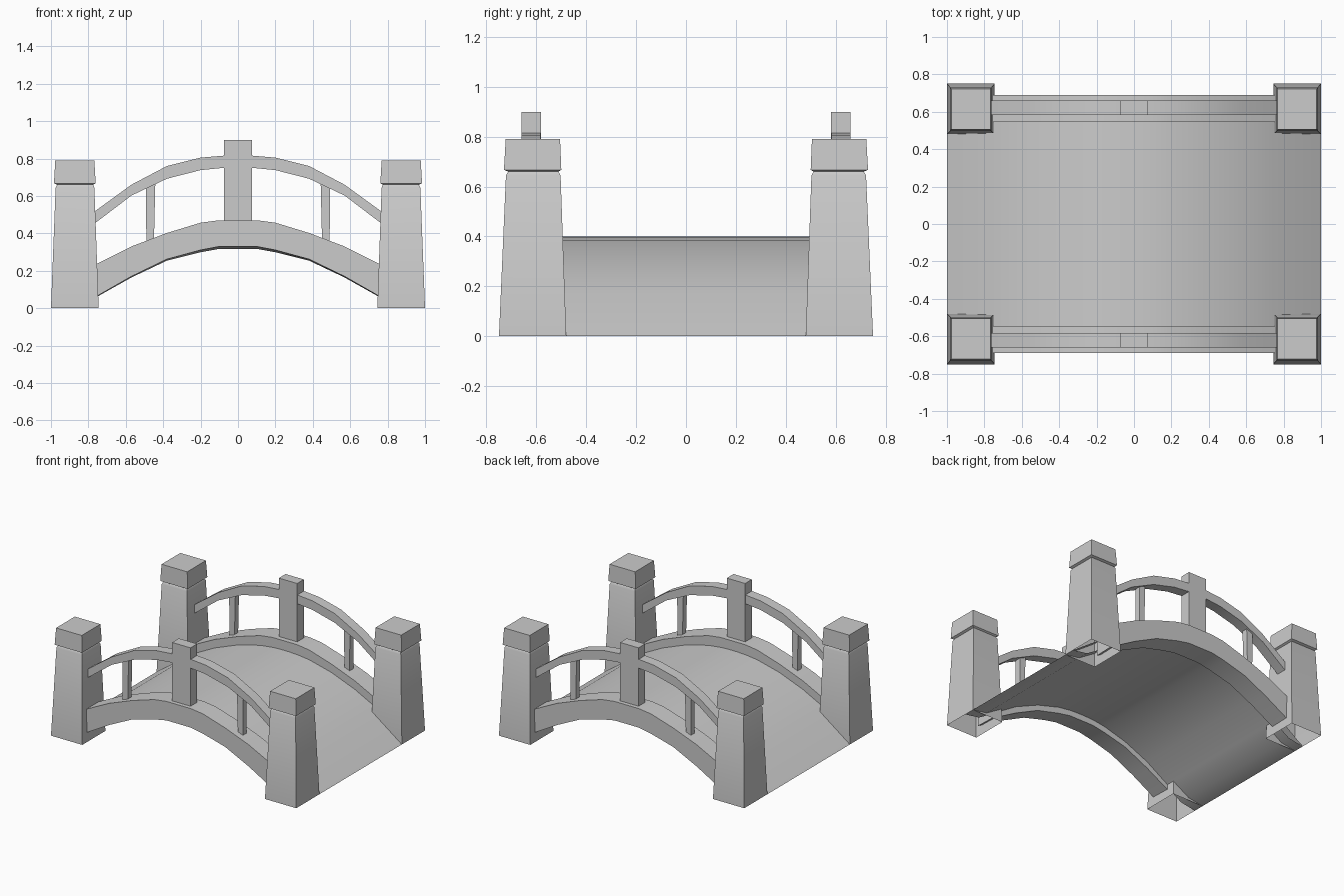
import bpy, bmesh

if "Cube" in bpy.data.objects:
    bpy.data.objects.remove(bpy.data.objects["Cube"])


def finish(name, bm, mirror_x=False, mirror_y=True, smooth=None):
    bmesh.ops.recalc_face_normals(bm, faces=bm.faces)
    me = bpy.data.meshes.new(name)
    bm.to_mesh(me)
    bm.free()
    ob = bpy.data.objects.new(name, me)
    bpy.context.collection.objects.link(ob)
    if smooth:
        bpy.ops.object.select_all(action='DESELECT')
        ob.select_set(True)
        bpy.context.view_layer.objects.active = ob
        bpy.ops.object.shade_smooth_by_angle(angle=smooth)
    if mirror_x or mirror_y:
        m = ob.modifiers.new("Mirror", 'MIRROR')
        m.use_axis = (mirror_x, mirror_y, False)
        m.use_mirror_merge = False
    return ob


def loft(bm, sections, cap_start=True, cap_end=True):
    # bridge a series of four-cornered sections
    rings = [[bm.verts.new(p) for p in s] for s in sections]
    for a, b in zip(rings, rings[1:]):
        for i in range(4):
            j = (i + 1) % 4
            bm.faces.new((a[i], a[j], b[j], b[i]))
    if cap_start:
        bm.faces.new(rings[0][::-1])
    if cap_end:
        bm.faces.new(rings[-1])


def block(bm, rings, **kw):
    # rings: (z, x0, x1, y0, y1)
    loft(bm, [[(x0, y0, z), (x1, y0, z), (x1, y1, z), (x0, y1, z)]
              for z, x0, x1, y0, y1 in rings], **kw)


def both_ways(half):
    # mirror a half arch profile about x = 0
    return [(-p[0], *p[1:]) for p in reversed(half)] + list(half)


def arch_bar(name, half, y_out, y_in):
    # half: (x, outer bottom, top, inner bottom)
    bm = bmesh.new()
    loft(bm, [[(x, y_out, bot), (x, y_out, top), (x, y_in, top), (x, y_in, inner)]
              for x, bot, top, inner in both_ways(half)])
    return finish(name, bm, smooth=0.6)


# Corner posts: tapered shaft, open underneath
bm = bmesh.new()
block(bm, [(0, 0.745, 1.0, -0.75, -0.48),
           (0.645, 0.768, 0.975, -0.722, -0.503),
           (0.66, 0.775, 0.967, -0.713, -0.512)], cap_start=False)
finish("corner_posts", bm, mirror_x=True, smooth=0.7)

# Post caps
bm = bmesh.new()
block(bm, [(0.66, 0.775, 0.967, -0.713, -0.512),
           (0.667, 0.761, 0.984, -0.73, -0.5),
           (0.79, 0.768, 0.977, -0.723, -0.505)])
finish("post_caps", bm, mirror_x=True)

# Walking deck: thin arched slab, its underside flattening out at the ends
top = [(0.03, 0.4), (0.1, 0.397), (0.2, 0.385), (0.38, 0.34), (0.57, 0.267), (0.75, 0.175), (1.0, 0.0)]
under = [(0.03, 0.362), (0.1, 0.359), (0.2, 0.345), (0.38, 0.295), (0.57, 0.212), (0.75, 0.1),
         (0.88, 0.02), (1.0, 0.0)]
bm = bmesh.new()
for half in (top, under):
    rows = [[bm.verts.new((x, y, z)) for y in (-0.56, 0.56)] for x, z in both_ways(half)]
    for a, b in zip(rows, rows[1:]):
        bm.faces.new((a[0], b[0], b[1], a[1]) if half is top else (a[1], b[1], b[0], a[0]))
finish("deck", bm, mirror_y=False, smooth=0.6)

# Side beams under the railings
arch_bar("side_beams", [(0.1, 0.33, 0.47, 0.317), (0.2, 0.311, 0.457, 0.299),
                        (0.38, 0.262, 0.402, 0.254), (0.57, 0.17, 0.33, 0.164),
                        (0.78, 0.05, 0.225, 0.046)], -0.69, -0.545)

# Handrails
arch_bar("handrails", [(0.08, 0.75, 0.815, 0.75), (0.2, 0.738, 0.805, 0.738),
                       (0.38, 0.692, 0.76, 0.692), (0.57, 0.602, 0.66, 0.602),
                       (0.79, 0.435, 0.5, 0.435)], -0.659, -0.583)

# Central railing posts
bm = bmesh.new()
block(bm, [(0.42, -0.075, 0.075, -0.66, -0.582), (0.9, -0.075, 0.075, -0.66, -0.582)])
finish("centre_posts", bm)

# Slim balusters
bm = bmesh.new()
block(bm, [(0.33, 0.45, 0.49, -0.643, -0.6), (0.67, 0.442, 0.492, -0.643, -0.6)])
finish("balusters", bm, mirror_x=True)
